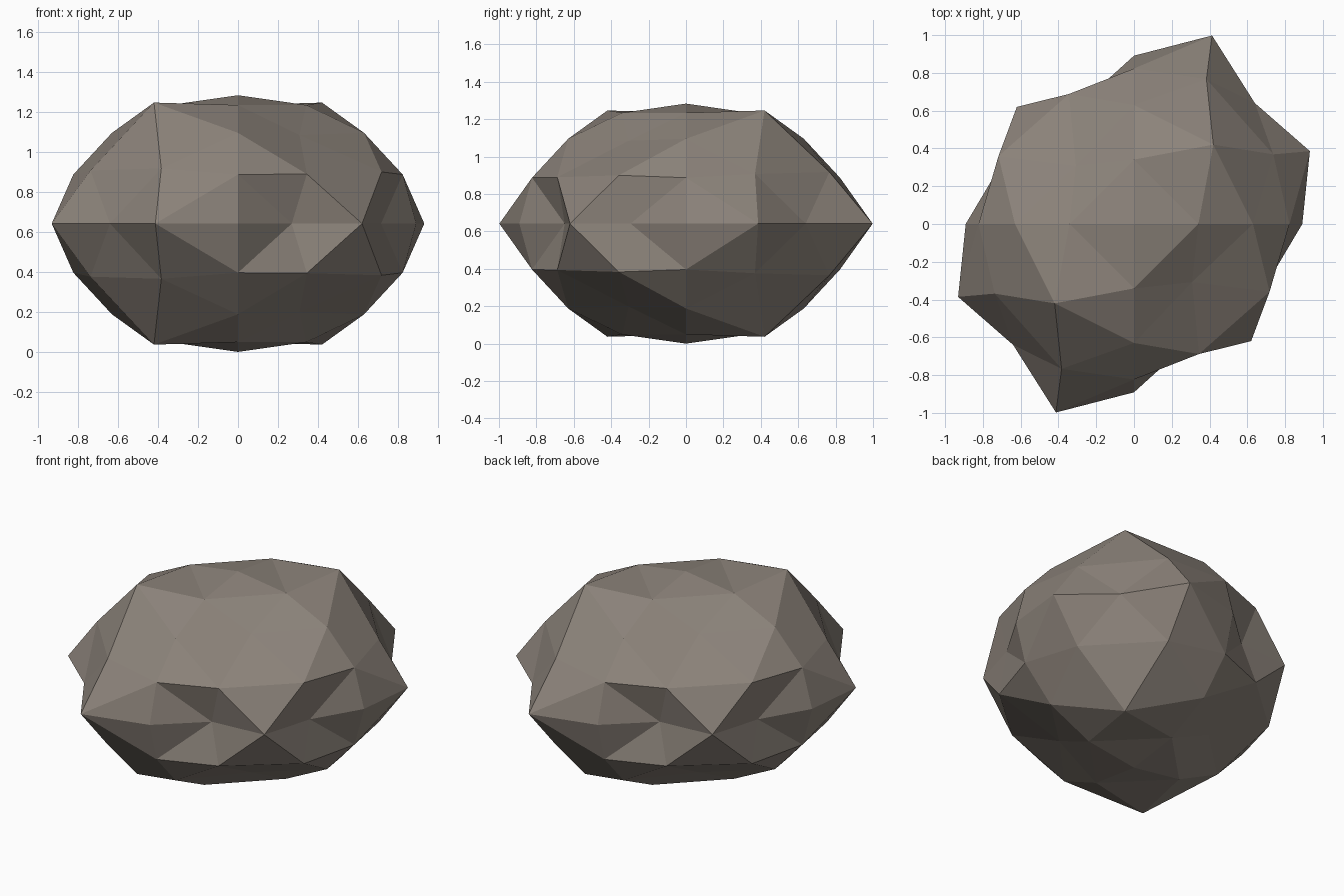
import bpy
import bmesh
from mathutils import Vector

default = bpy.data.objects.get("Cube")
if default:
    bpy.data.objects.remove(default, do_unlink=True)

BASE = 0.891      # mean radius
SQUASH = 0.72     # vertical flattening

# Height of the bumps, by direction within one quadrant
BUMPS = [
    ((1, 2.414, 0), 0.189),
    ((1, 1, 0), 0.014),
    ((2.414, 1, 0), 0.117),
    ((1, 1, 2), 0.138),
    ((1, 2, 1), 0.048),
    ((2, 1, 1), 0.012),
]


def radius(d):
    """Bulge where x and y share a sign, dent where they differ."""
    if abs(d.x * d.y) < 0.001:
        return BASE
    folded = Vector((abs(d.x), abs(d.y), abs(d.z)))
    bump = max(BUMPS, key=lambda b: folded.dot(Vector(b[0]).normalized()))[1]
    return BASE + (bump if d.x * d.y > 0 else -bump)


# Octahedron, split twice into a faceted ball
bm = bmesh.new()
for axis in range(3):
    for side in (-1, 1):
        p = Vector((0, 0, 0))
        p[axis] = side
        bm.verts.new(p)
bmesh.ops.convex_hull(bm, input=bm.verts[:])
for level in range(2):
    bmesh.ops.subdivide_edges(bm, edges=bm.edges[:], cuts=1, use_grid_fill=True)
    for v in bm.verts:
        v.co.normalize()
bmesh.ops.triangulate(bm, faces=bm.faces[:])

# Push the surface in and out, flatten it and stand it on the ground
for v in bm.verts:
    v.co *= radius(v.co)
    v.co.z = (v.co.z + BASE) * SQUASH
bmesh.ops.recalc_face_normals(bm, faces=bm.faces[:])

mesh = bpy.data.meshes.new("rock")
bm.to_mesh(mesh)
bm.free()
rock = bpy.data.objects.new("rock", mesh)
bpy.context.collection.objects.link(rock)

# Warm grey stone
stone = bpy.data.materials.new("warm_grey_stone")
stone.use_nodes = True
colour = (0.262, 0.227, 0.195, 1)
stone.diffuse_color = colour
bsdf = stone.node_tree.nodes["Principled BSDF"]
bsdf.inputs["Base Color"].default_value = colour
bsdf.inputs["Roughness"].default_value = 0.9
mesh.materials.append(stone)
